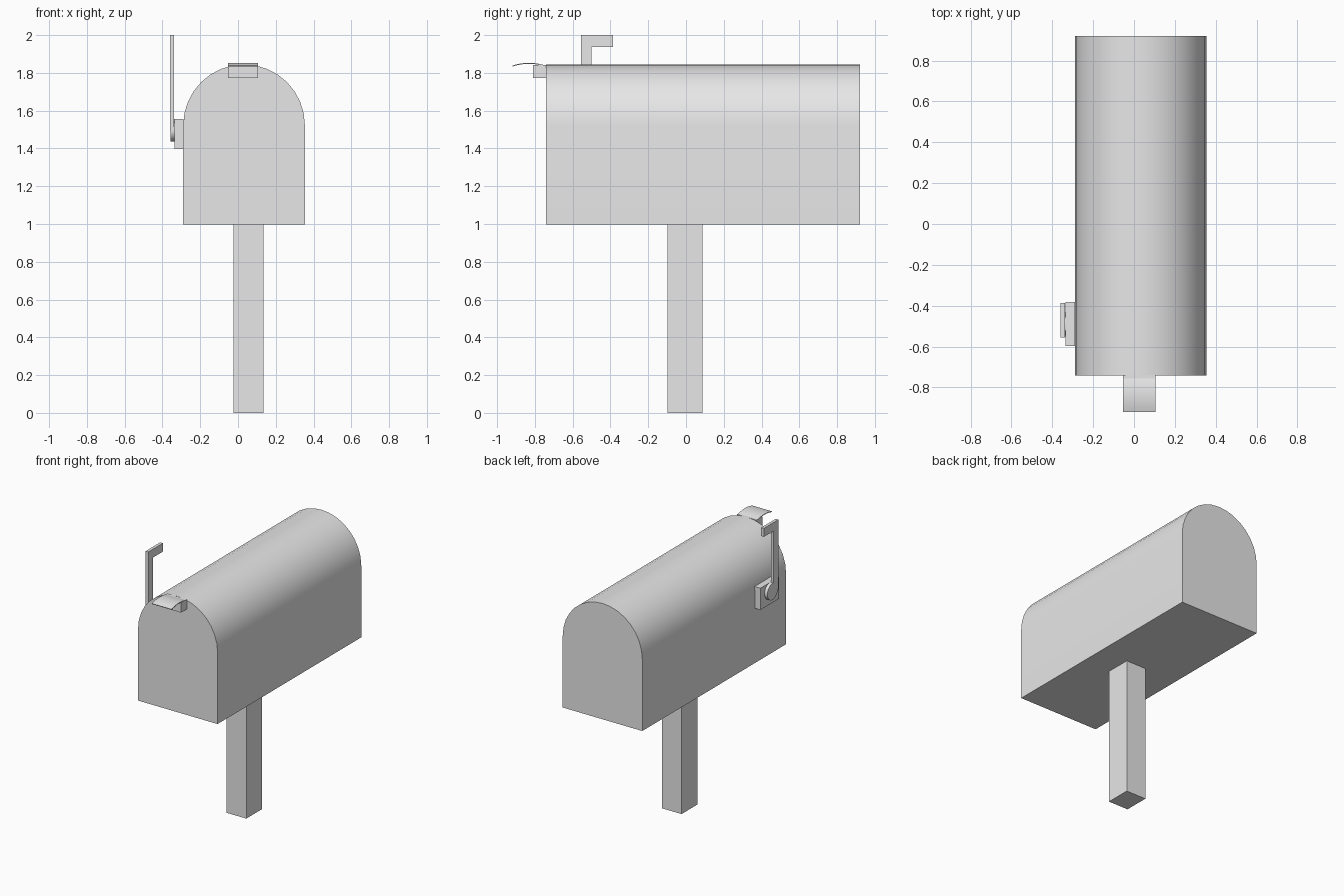
import bpy, bmesh, math
from mathutils import Matrix

cube = bpy.data.objects.get("Cube")
if cube:
    bpy.data.objects.remove(cube, do_unlink=True)

grey = bpy.data.materials.new("light_grey")
grey.use_nodes = True
grey.diffuse_color = (0.8, 0.8, 0.8, 1)
grey.node_tree.nodes["Principled BSDF"].inputs["Base Color"].default_value = (0.8, 0.8, 0.8, 1)


def prism(name, profile, axis, lo, hi, smooth=False):
    """Extrude a closed 2D profile from lo to hi along x (profile y,z) or y (profile x,z)."""
    def place(p, d):
        return (d, p[0], p[1]) if axis == "x" else (p[0], d, p[1])
    bm = bmesh.new()
    a = [bm.verts.new(place(p, lo)) for p in profile]
    b = [bm.verts.new(place(p, hi)) for p in profile]
    n = len(profile)
    bm.faces.new(a)
    bm.faces.new(b[::-1])
    for i in range(n):
        j = (i + 1) % n
        bm.faces.new((a[j], a[i], b[i], b[j]))
    bmesh.ops.recalc_face_normals(bm, faces=bm.faces[:])
    mesh = bpy.data.meshes.new(name)
    bm.to_mesh(mesh)
    bm.free()
    ob = bpy.data.objects.new(name, mesh)
    bpy.context.collection.objects.link(ob)
    mesh.materials.append(grey)
    if smooth:
        bpy.ops.object.select_all(action="DESELECT")
        ob.select_set(True)
        bpy.context.view_layer.objects.active = ob
        bpy.ops.object.shade_smooth_by_angle(angle=math.radians(40))
    return ob


def box(name, x, y, z):
    return prism(name, [(y[0], z[0]), (y[1], z[0]), (y[1], z[1]), (y[0], z[1])], "x", *x)


def arc(cx, cz, r, start, end, steps):
    angles = [math.radians(start + (end - start) * i / steps) for i in range(steps + 1)]
    return [(cx + r * math.cos(t), cz + r * math.sin(t)) for t in angles]


# Post
box("post", (-0.025, 0.135), (-0.097, 0.087), (0, 1.0))

# Arched box: flat floor and walls under a half-round roof
R, CX, FLOOR, SPRING = 0.322, 0.032, 0.997, 1.523
shell = [(CX - R, FLOOR), (CX + R, FLOOR)] + arc(CX, SPRING, R, 0, 180, 16)
prism("mailbox_body", shell, "y", -0.742, 0.92, smooth=True)

# Door handle: small block with a thin curved lip over it
box("handle_block", (-0.053, 0.106), (-0.81, -0.74), (1.772, 1.843))
LIP_R, LIP_Z = 0.28, 1.853 - 0.28
outer = arc(-0.831, LIP_Z, LIP_R, 71.5, 108.5, 8)
inner = arc(-0.831, LIP_Z, LIP_R - 0.005, 108.5, 71.5, 8)
prism("handle_lip", outer + inner, "x", -0.053, 0.106, smooth=True)

# Flag bracket, round pivot and hooked flag on the side wall
box("flag_bracket", (-0.335, -0.288), (-0.598, -0.382), (1.398, 1.557))
prism("flag_pivot", arc(-0.49, 1.497, 0.06, 0, 348.75, 31), "x", -0.358, -0.333, smooth=True)
flag = [(-0.555, 1.49), (-0.5, 1.49), (-0.5, 1.938), (-0.386, 1.938), (-0.386, 2.0), (-0.555, 2.0)]
prism("flag_arm", flag, "x", -0.36, -0.338)
